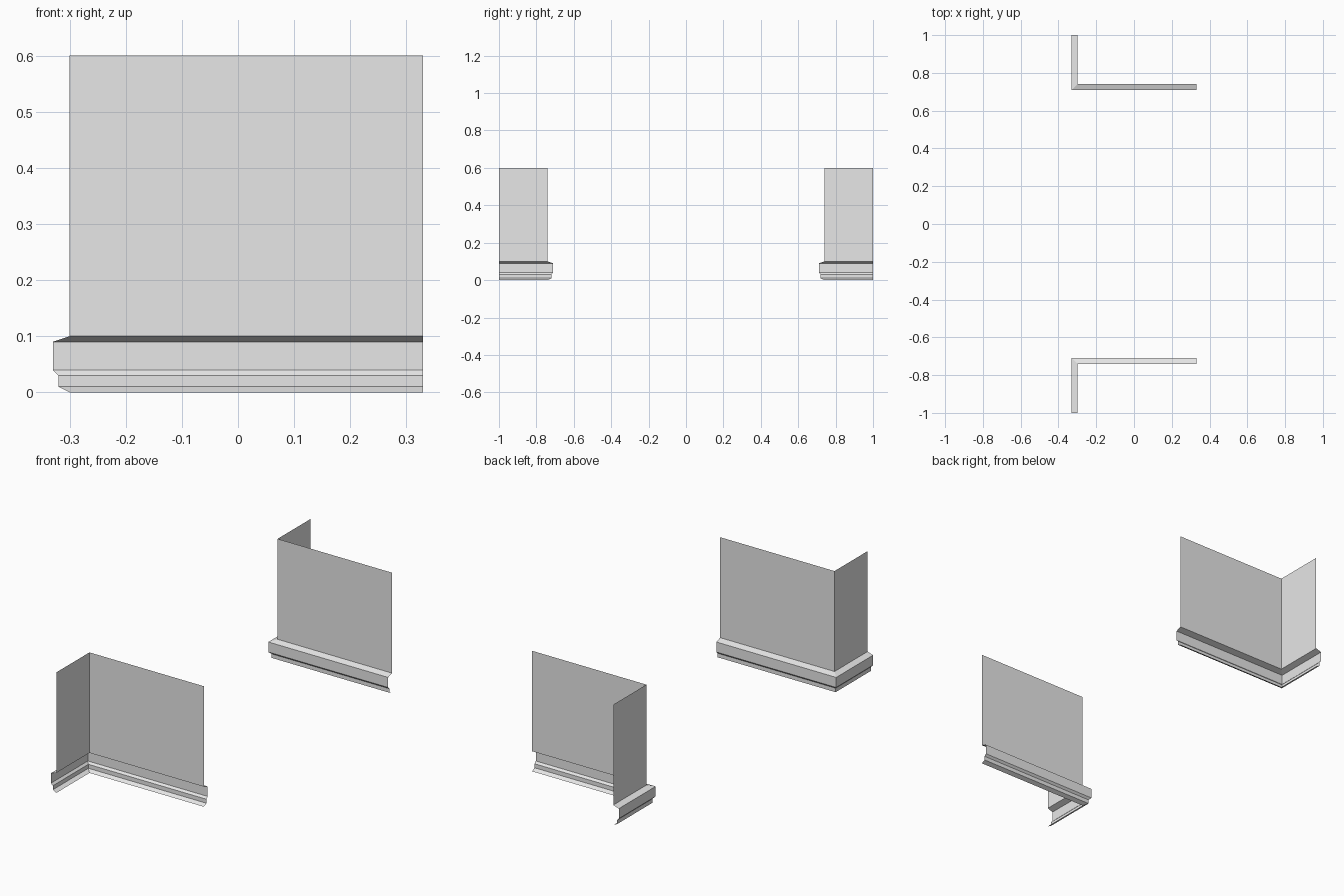
import bpy
import bmesh

cube = bpy.data.objects.get("Cube")
if cube:
    bpy.data.objects.remove(cube, do_unlink=True)

# Plain grey material
grey = bpy.data.materials.new("light_grey")
grey.use_nodes = True
color = (0.8, 0.8, 0.8, 1.0)
grey.diffuse_color = color
grey.node_tree.nodes["Principled BSDF"].inputs["Base Color"].default_value = color

# Profile: projection out of the wall, height
WALL = [(0, 0.6), (0, 0.1)]
BASEBOARD = [(0, 0.1), (0.03, 0.09), (0.03, 0.04),
             (0.02, 0.03), (0.02, 0.01), (0, 0)]


def sweep(name, profile, side):
    """Sweep a profile along an L-shaped, mitred path; side is +1 back, -1 front."""
    bm = bmesh.new()
    rows = []
    for out, z in profile:
        path = [(0.33, 0.74 - out), (-0.3 - out, 0.74 - out), (-0.3 - out, 1.0)]
        rows.append([bm.verts.new((x, y * side, z)) for x, y in path])
    for upper, lower in zip(rows, rows[1:]):
        for i in range(2):
            quad = [upper[i], upper[i + 1], lower[i + 1], lower[i]]
            bm.faces.new(quad if side < 0 else quad[::-1])
    # Turn the open sheet so its normals point away from the wall
    bm.normal_update()
    bm.faces.ensure_lookup_table()
    if bm.faces[-1].normal.x > 0:
        bmesh.ops.reverse_faces(bm, faces=bm.faces[:])
    mesh = bpy.data.meshes.new(name)
    bm.to_mesh(mesh)
    bm.free()
    mesh.materials.append(grey)
    bpy.context.collection.objects.link(bpy.data.objects.new(name, mesh))


# Two mirrored wall corners, each with a moulded baseboard
for label, side in (("front", -1), ("back", 1)):
    sweep(label + "_wall", WALL, side)
    sweep(label + "_baseboard", BASEBOARD, side)
